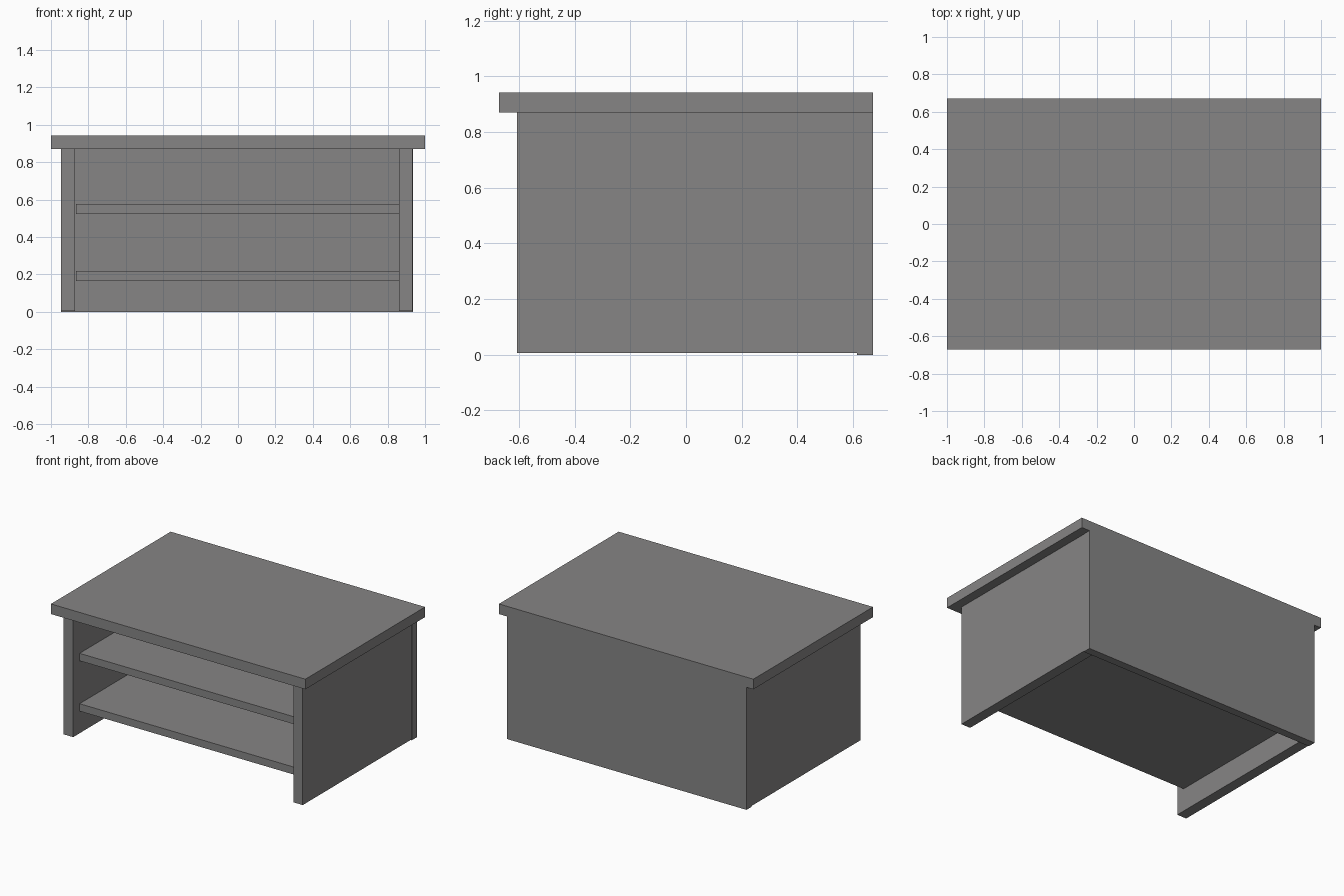
import bpy
import bmesh
from mathutils import Vector

if "Cube" in bpy.data.objects:
    bpy.data.objects.remove(bpy.data.objects["Cube"])

# single flat grey finish
grey = bpy.data.materials.new("grey_finish")
grey.diffuse_color = (0.24, 0.235, 0.235, 1.0)
grey.use_nodes = True
grey.node_tree.nodes["Principled BSDF"].inputs["Base Color"].default_value = grey.diffuse_color


def board(name, x, y, z):
    """Box-shaped board spanning the given (min, max) ranges."""
    lo, hi = Vector((x[0], y[0], z[0])), Vector((x[1], y[1], z[1]))
    bm = bmesh.new()
    bmesh.ops.create_cube(bm, size=1.0)
    bmesh.ops.scale(bm, vec=hi - lo, verts=bm.verts)
    bmesh.ops.translate(bm, vec=(hi - lo) / 2, verts=bm.verts)
    mesh = bpy.data.meshes.new(name)
    # local origin sits at the centre of the board
    bmesh.ops.translate(bm, vec=-(hi - lo) / 2, verts=bm.verts)
    bm.to_mesh(mesh)
    bm.free()
    mesh.materials.append(grey)
    obj = bpy.data.objects.new(name, mesh)
    obj.location = (lo + hi) / 2
    bpy.context.collection.objects.link(obj)
    return obj


UNDER_TOP = 0.871
BACK_FRONT = 0.615

# overhanging table top, flush with the back
board("table_top", (-1.0, 1.0), (-0.672, 0.672), (UNDER_TOP, 0.943))

# back panel, reaching the floor
board("back_panel", (-0.946, 0.936), (BACK_FRONT, 0.672), (0.0, UNDER_TOP))

# side panels, a hair above the floor
for name, x in (("left_side_panel", (-0.946, -0.871)),
                ("right_side_panel", (0.861, 0.934))):
    board(name, x, (-0.607, BACK_FRONT), (0.006, UNDER_TOP))

# two open shelves, set back from the front
for name, z in (("lower_shelf", (0.166, 0.219)),
                ("upper_shelf", (0.524, 0.577))):
    board(name, (-0.867, 0.861), (-0.54, BACK_FRONT), z)
